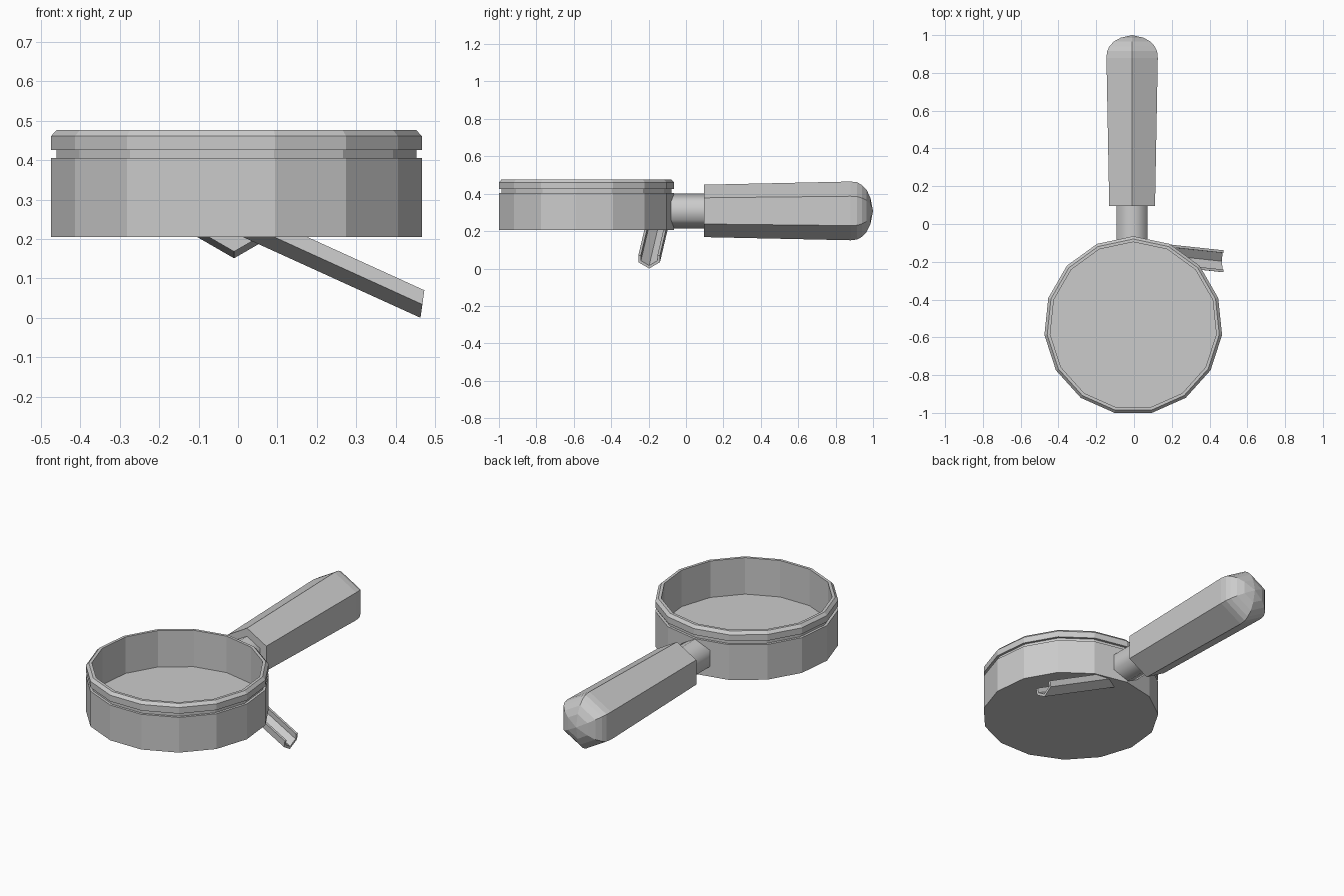
import bpy, bmesh, math

if "Cube" in bpy.data.objects:
    bpy.data.objects.remove(bpy.data.objects["Cube"])


def finish(name, bm):
    bmesh.ops.remove_doubles(bm, verts=bm.verts, dist=1e-5)
    bmesh.ops.recalc_face_normals(bm, faces=bm.faces)
    mesh = bpy.data.meshes.new(name)
    bm.to_mesh(mesh)
    bm.free()
    ob = bpy.data.objects.new(name, mesh)
    bpy.context.collection.objects.link(ob)
    return ob


def skin(bm, rings):
    # quads between successive closed rings
    for a, b in zip(rings, rings[1:]):
        n = len(a)
        for i in range(n):
            bm.faces.new((a[i], a[(i + 1) % n], b[(i + 1) % n], b[i]))


def lathe(name, profile, sides, place):
    # profile of (radius, height); the first vertex points along the second local axis
    bm = bmesh.new()
    rings = []
    for r, h in profile:
        r = max(r, 1e-7)
        angles = [2 * math.pi * i / sides for i in range(sides)]
        rings.append([bm.verts.new(place(r * math.sin(a), r * math.cos(a), h)) for a in angles])
    skin(bm, rings)
    return finish(name, bm)


# Basket: 15-sided open cup with a groove below the rim
lathe("basket",
      [(0, 0.205), (0.473, 0.205), (0.473, 0.405), (0.459, 0.405), (0.459, 0.426),
       (0.473, 0.426), (0.473, 0.461), (0.458, 0.477), (0.442, 0.477), (0.442, 0.27), (0, 0.27)],
      15, lambda u, v, h: (-0.004 + u, -0.5376 + v, h))


def along_y(u, v, h):
    return (-0.01 + u, h, 0.308 + v)


# Neck: smooth-shaded hexagonal bar joining basket and handle
neck = lathe("neck", [(0, -0.085), (0.094, -0.085), (0.094, 0.11), (0, 0.11)], 6, along_y)
for p in neck.data.polygons:
    p.use_smooth = abs(p.normal.y) < 0.5

# Handle: tapered hexagonal grip with a domed end
lathe("handle",
      [(0, 0.095), (0.14, 0.095), (0.157, 0.88), (0.153, 0.915), (0.139, 0.94),
       (0.112, 0.966), (0.07, 0.986), (0, 1.0)], 6, along_y)

# Spout: half-hexagonal open channel sloping up into the basket floor
outer = [(-0.058, 0.07), (-0.058, 0.034), (0, 0), (0.058, 0.034), (0.058, 0.07)]
inner = [(0.044, 0.07), (0.044, 0.042), (0, 0.016), (-0.044, 0.042), (-0.044, 0.07)]
bm = bmesh.new()
tip, root = [], []
for v, h in outer + inner:
    x, y = 0.463 + 0.14 * h, -0.197 + v
    tip.append(bm.verts.new((x, y, h)))
    run = (0.235 - h) / 0.455
    root.append(bm.verts.new((x - run, y + 0.107 * run, 0.235)))
skin(bm, [tip, root])
for ring in (tip, root):
    for i in range(4):
        bm.faces.new((ring[i], ring[i + 1], ring[8 - i], ring[9 - i]))
finish("spout", bm)
